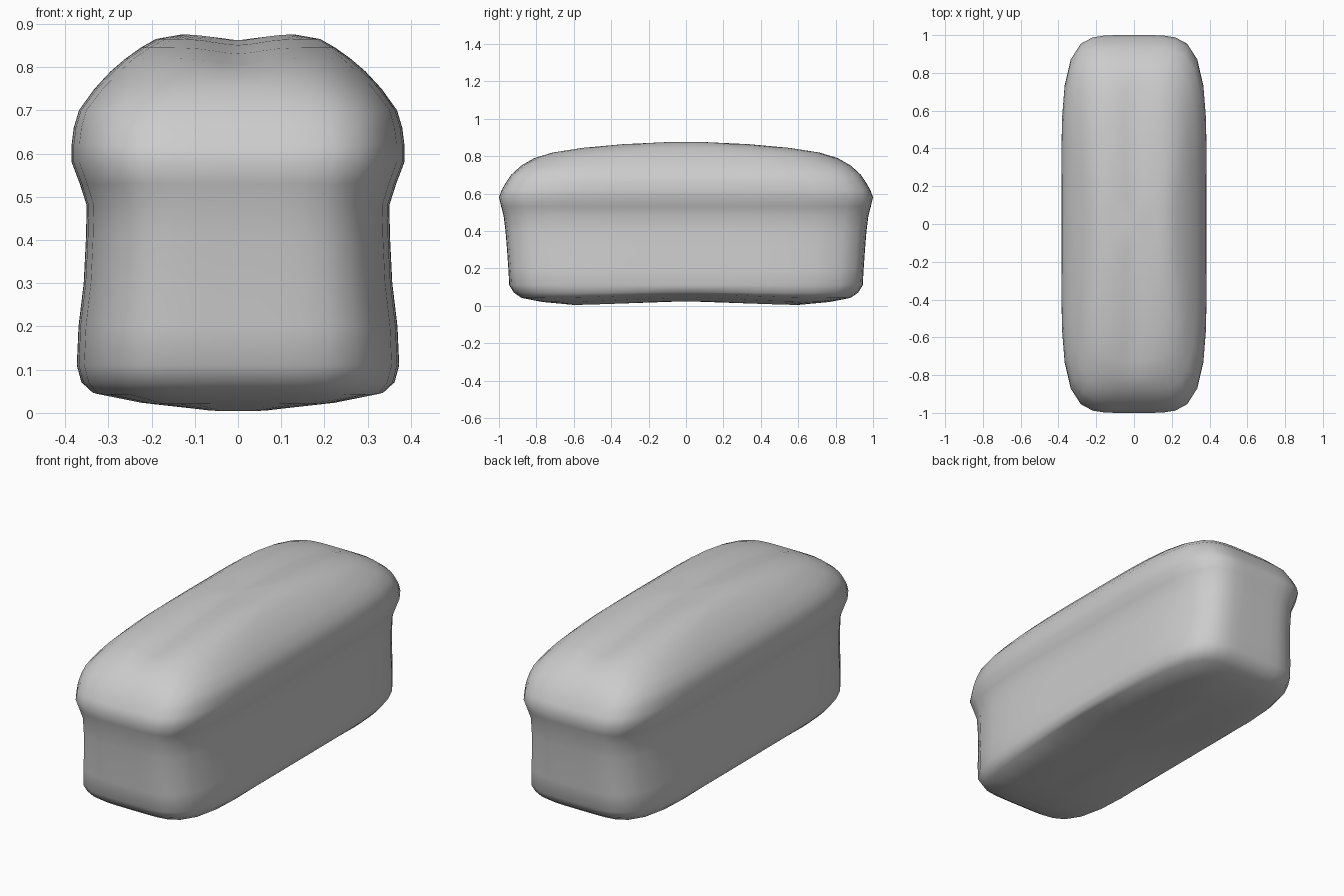
import bpy, bmesh, math

cube = bpy.data.objects.get("Cube")
if cube:
    bpy.data.objects.remove(cube, do_unlink=True)

grey = bpy.data.materials.new("plain_grey")
grey.use_nodes = True
colour = (0.6, 0.6, 0.6, 1)
grey.diffuse_color = colour
grey.node_tree.nodes["Principled BSDF"].inputs["Base Color"].default_value = colour

# Loaf levels: height, half width, half length, corner squareness
LEVELS = [
    (0.002, 0.10, 0.60, 3), (0.02, 0.24, 0.77, 4), (0.042, 0.34, 0.88, 5),
    (0.07, 0.362, 0.92, 5), (0.11, 0.373, 0.945, 5), (0.2, 0.369, 0.95, 5),
    (0.3, 0.357, 0.957, 5), (0.4, 0.352, 0.965, 5), (0.48, 0.35, 0.975, 5),
    (0.53, 0.366, 0.988, 5), (0.58, 0.385, 1.0, 5), (0.62, 0.385, 0.985, 5),
    (0.66, 0.38, 0.962, 5), (0.70, 0.368, 0.935, 5), (0.75, 0.332, 0.88, 4.5),
    (0.79, 0.295, 0.81, 4), (0.82, 0.26, 0.72, 4), (0.845, 0.225, 0.57, 3.5),
    (0.865, 0.19, 0.36, 3), (0.876, 0.13, 0.14, 3),
]
SEGMENTS = 48


def settle(x, y, z):
    """Hollow the underside and crease the crown along its middle."""
    if z < 0.05:
        z += 0.022 * math.exp(-(y / 0.4) ** 2)
    if z > 0.8:
        z -= 0.014 * math.exp(-(x / 0.07) ** 2)
    return x, y, z


def ring(bm, z, half_x, half_y, power):
    verts = []
    for i in range(SEGMENTS):
        a = math.tau * i / SEGMENTS
        c, s = math.cos(a), math.sin(a)
        r = (abs(c) ** power + abs(s) ** power) ** (-1 / power)
        verts.append(bm.verts.new(settle(half_x * r * c, half_y * r * s, z)))
    return verts


# Loft the levels and close both ends with fans
bm = bmesh.new()
rings = [ring(bm, *level) for level in LEVELS]
for low, high in zip(rings, rings[1:]):
    for i in range(SEGMENTS):
        j = (i + 1) % SEGMENTS
        bm.faces.new((low[i], low[j], high[j], high[i]))
for end, z in ((rings[0], LEVELS[0][0]), (rings[-1], LEVELS[-1][0])):
    middle = bm.verts.new(settle(0, 0, z))
    for i in range(SEGMENTS):
        bm.faces.new((end[i], end[(i + 1) % SEGMENTS], middle))
bmesh.ops.recalc_face_normals(bm, faces=bm.faces)
for face in bm.faces:
    face.smooth = True

mesh = bpy.data.meshes.new("bread_loaf")
bm.to_mesh(mesh)
bm.free()
mesh.materials.append(grey)
bpy.context.collection.objects.link(bpy.data.objects.new("bread_loaf", mesh))
